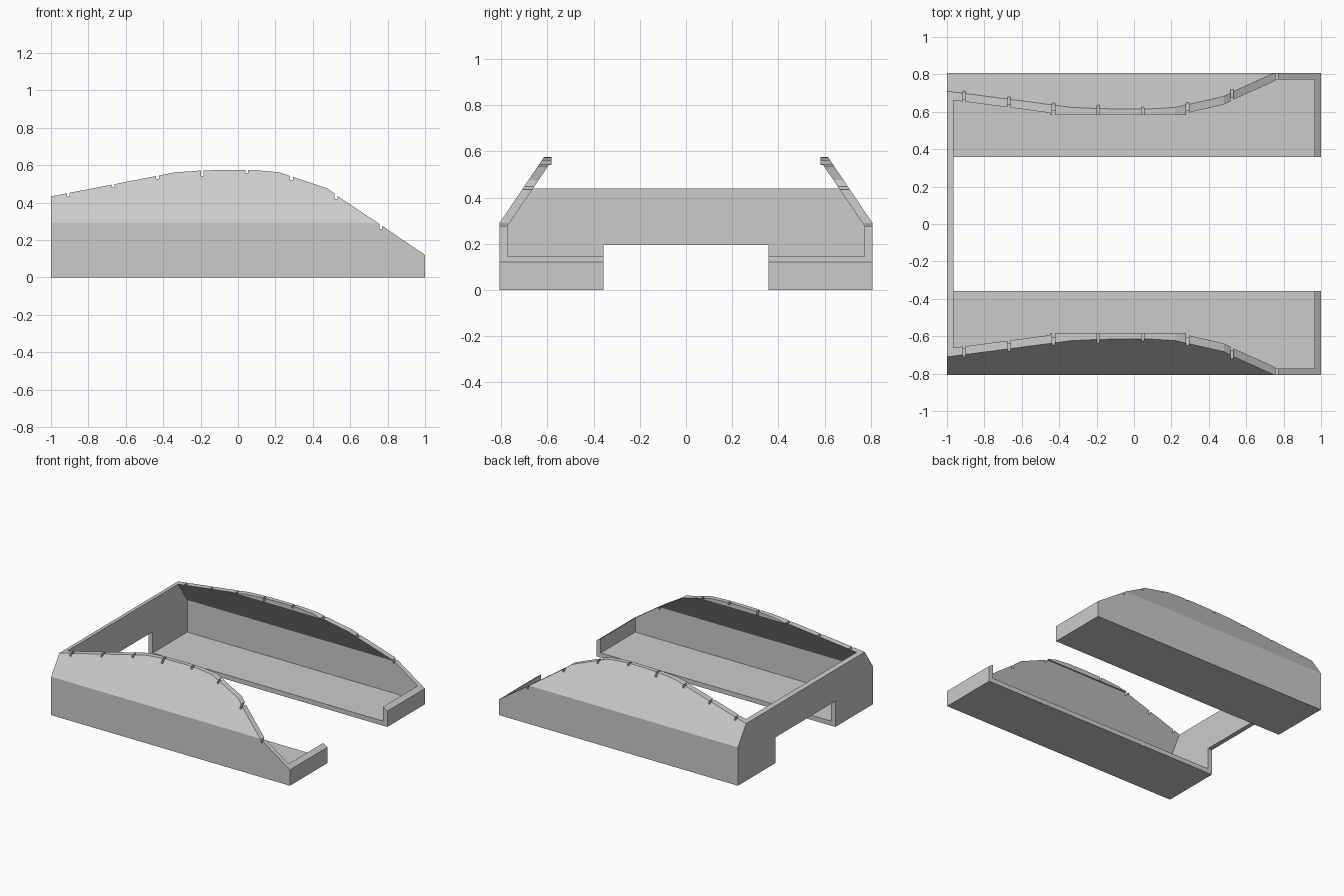
import bpy, bmesh
from mathutils import Vector

cube = bpy.data.objects.get("Cube")
if cube:
    bpy.data.objects.remove(cube, do_unlink=True)

mat = bpy.data.materials.new("plain grey")
mat.use_nodes = True
grey = (0.6, 0.6, 0.6, 1)
mat.diffuse_color = grey
mat.node_tree.nodes["Principled BSDF"].inputs["Base Color"].default_value = grey


def prism(name, points, axis, low, high):
    """Extrude a closed 2D outline along x (points are y, z) or y (points are x, z)."""
    def place(a, b, t):
        return (t, a, b) if axis == "x" else (a, t, b)
    bm = bmesh.new()
    face = bm.faces.new([bm.verts.new(place(a, b, low)) for a, b in points])
    moved = bmesh.ops.extrude_face_region(bm, geom=[face])["geom"]
    shift = Vector(place(0, 0, high - low))
    bmesh.ops.translate(bm, vec=shift, verts=[g for g in moved if isinstance(g, bmesh.types.BMVert)])
    bmesh.ops.recalc_face_normals(bm, faces=bm.faces)
    mesh = bpy.data.meshes.new(name)
    bm.to_mesh(mesh)
    bm.free()
    mesh.materials.append(mat)
    obj = bpy.data.objects.new(name, mesh)
    bpy.context.collection.objects.link(obj)
    return obj


def mirrored(half):
    return half + [(-y, z) for y, z in reversed(half)]


# Outer body with upright sides and sloping shoulders
shell = prism("shell", mirrored([(0.807, 0), (0.807, 0.29), (0.614, 0.576)]), "x", -1, 1)

# Inner cavity with a narrower opening through the roof
cavity = prism("cavity_cutter", mirrored([(0.772, 0.035), (0.772, 0.278), (0.594, 0.54),
                                          (0.583, 0.54), (0.583, 0.8)]), "x", -0.965, 0.965)

# Central channel through the floor and both end walls
channel = prism("channel_cutter", mirrored([(0.358, -0.1), (0.358, 0.195)]), "x", -1.2, 1.2)

# Curved rim line with evenly spaced notches
rim = [(-1, 0.433), (-0.34, 0.561), (-0.19, 0.572), (0.0, 0.575), (0.1, 0.573), (0.22, 0.562),
       (0.48, 0.475), (0.54, 0.43), (0.75, 0.29), (1, 0.12)]


def rim_height(x):
    for (x0, z0), (x1, z1) in zip(rim, rim[1:]):
        if x0 <= x <= x1:
            return z0 + (z1 - z0) * (x - x0) / (x1 - x0)


notches = []
for i in range(8):
    left = -0.915 + i * 0.2387
    right = left + 0.015
    bottom = min(rim_height(left), rim_height(right)) - (0.03 if i == 3 else 0.016)
    notches.append((left, right, bottom))

line = [p for p in rim if not any(a <= p[0] <= b for a, b, _ in notches)]
for a, b, z in notches:
    line += [(a, rim_height(a)), (a + 1e-5, z), (b - 1e-5, z), (b, rim_height(b))]
line.sort()
outline = [(-1.2, 0.394)] + line + [(1.2, -0.016), (1.2, 1), (-1.2, 1)]
top = prism("rim_cutter", outline, "y", -1, 1)

# Carve the shell
cutters = [cavity, channel, top]
for cutter in cutters:
    cutter.hide_render = True
    mod = shell.modifiers.new(cutter.name, "BOOLEAN")
    mod.operation = "DIFFERENCE"
    mod.solver = "EXACT"
    mod.object = cutter
bpy.context.view_layer.update()
graph = bpy.context.evaluated_depsgraph_get()
carved = bpy.data.meshes.new_from_object(shell.evaluated_get(graph))
shell.modifiers.clear()
shell.data = carved
carved.name = "shell"
for cutter in cutters:
    bpy.data.objects.remove(cutter, do_unlink=True)
